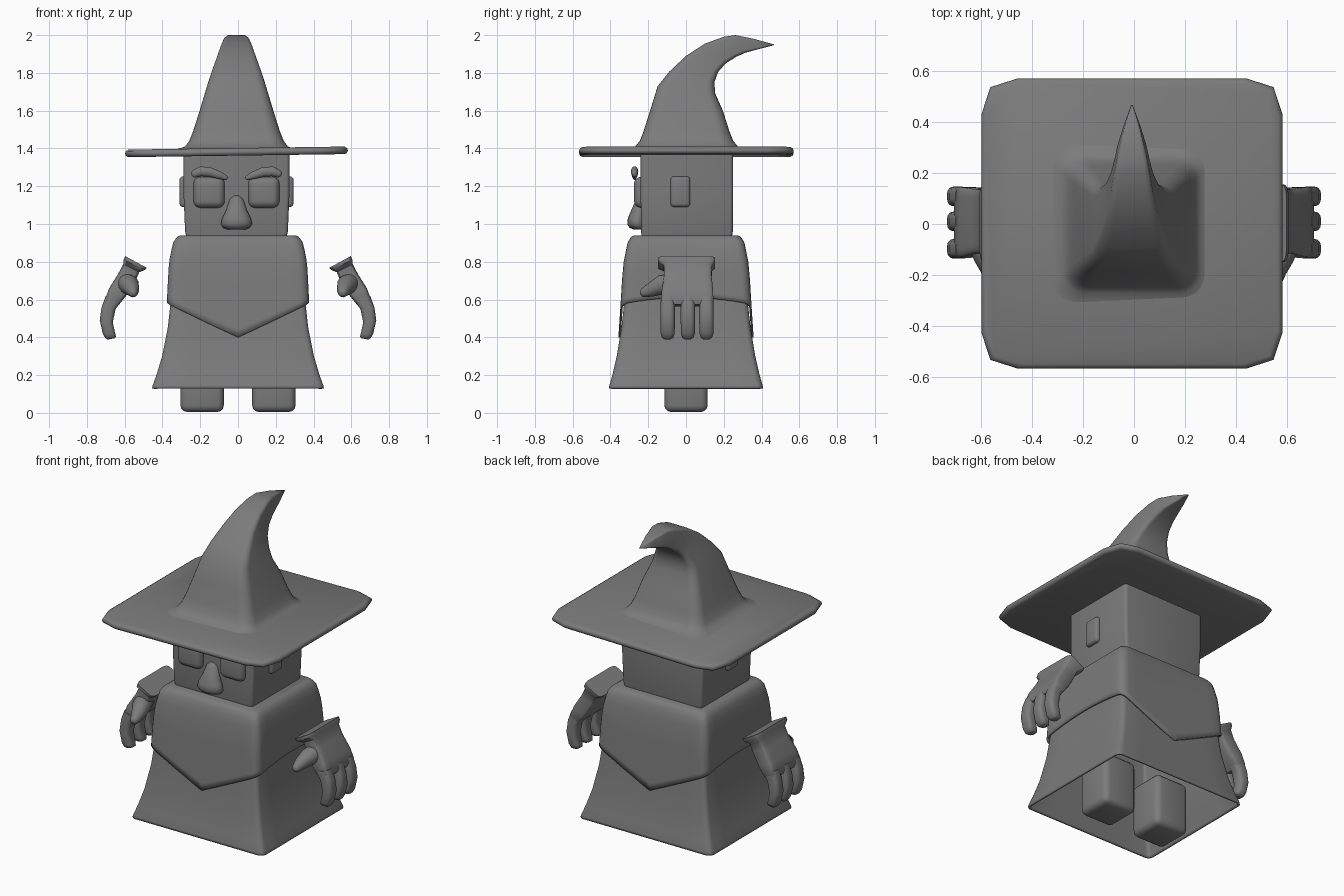
import bpy, bmesh, math
from mathutils import Vector

if "Cube" in bpy.data.objects:
    bpy.data.objects.remove(bpy.data.objects["Cube"])

CX = -0.008  # the head and hat sit very slightly off the body centre
grey = bpy.data.materials.new("plain grey")
grey.diffuse_color = (0.2, 0.2, 0.2, 1)
grey.use_nodes = True
grey.node_tree.nodes["Principled BSDF"].inputs["Base Color"].default_value = grey.diffuse_color


def finish(name, bm, angle=50):
    bmesh.ops.recalc_face_normals(bm, faces=bm.faces)
    me = bpy.data.meshes.new(name)
    bm.to_mesh(me)
    bm.free()
    ob = bpy.data.objects.new(name, me)
    bpy.context.collection.objects.link(ob)
    me.materials.append(grey)
    bpy.ops.object.select_all(action='DESELECT')
    ob.select_set(True)
    bpy.context.view_layer.objects.active = ob
    bpy.ops.object.shade_smooth_by_angle(angle=math.radians(angle))
    return ob


def box(name, lo, hi, bevel, segments=3):
    bm = bmesh.new()
    bmesh.ops.create_cube(bm, size=1)
    for v in bm.verts:
        v.co = [(a + b) / 2 + c * (b - a) for a, b, c in zip(lo, hi, v.co)]
    bmesh.ops.bevel(bm, geom=bm.edges[:], offset=bevel, segments=segments,
                    profile=0.5, affect='EDGES', clamp_overlap=True)
    return finish(name, bm)


def loft(name, rings, cap_start=True, cap_end=True, angle=50):
    bm = bmesh.new()
    rows = [[bm.verts.new(p) for p in ring] for ring in rings]
    n = len(rows[0])
    for a, b in zip(rows, rows[1:]):
        for i in range(n):
            j = (i + 1) % n
            bm.faces.new((a[i], a[j], b[j], b[i]))
    if cap_start:
        bm.faces.new(rows[0])
    if cap_end:
        bm.faces.new(rows[-1])
    return finish(name, bm, angle)


def rounded_square(radius, arc=4, side=1):
    """Unit square outline (-1..1) with round corners and divided sides."""
    pts = []
    for k in range(4):
        a0 = k * math.pi / 2
        sx, sy = [(1, 1), (-1, 1), (-1, -1), (1, -1)][k]
        for i in range(arc + 1):
            a = a0 + i / arc * math.pi / 2
            pts.append(Vector((sx * (1 - radius) + radius * math.cos(a),
                               sy * (1 - radius) + radius * math.sin(a))))
        nxt = [(-1, 1), (-1, -1), (1, -1), (1, 1)][k]
        a1 = a0 + math.pi / 2
        end = Vector((nxt[0] * (1 - radius) + radius * math.cos(a1),
                      nxt[1] * (1 - radius) + radius * math.sin(a1)))
        start = pts[-1].copy()
        pts += [start.lerp(end, i / side) for i in range(1, side)]
    return pts


def lookup(table, z):
    """Interpolate (z, half x, half y) rows listed from high to low."""
    for (z1, x1, y1), (z0, x0, y0) in zip(table, table[1:]):
        if z >= z0:
            t = (z - z0) / (z1 - z0)
            return x0 + t * (x1 - x0), y0 + t * (y1 - y0)
    return table[-1][1:]


def solidify(ob, thickness):
    m = ob.modifiers.new("thickness", 'SOLIDIFY')
    m.thickness, m.offset = thickness, -1


def tube(name, path, flat=1.0):
    """Round tapered tube through (x, y, z, radius) points with domed ends."""
    pts = [Vector(p[:3]) for p in path]
    rings = []
    for i, p in enumerate(pts):
        d = (pts[min(i + 1, len(pts) - 1)] - pts[max(i - 1, 0)]).normalized()
        ref = Vector((0, 1, 0)) if abs(d.y) < 0.7 else Vector((0, 0, 1))
        u = (ref - d * ref.dot(d)).normalized()
        w = d.cross(u)
        r = path[i][3]
        ends = [(0, 1)]
        if i == 0:
            ends = [(-0.7, 0.3), (-0.45, 0.75), (0, 1)]
        if i == len(pts) - 1:
            ends = [(0, 1), (0.45, 0.75), (0.7, 0.3)]
        for shift, s in ends:
            rings.append([p + d * shift * r + r * s * (u * flat * math.cos(t) + w * math.sin(t))
                          for t in (k * math.tau / 16 for k in range(16))])
    return loft(name, rings, angle=70)


# Boots
for s, side in ((-1, "left"), (1, "right")):
    x = sorted((s * 0.075, s * 0.305))
    box(side + "_boot", (x[0], -0.115, 0.005), (x[1], 0.115, 0.33), 0.035)

# Robe, open underneath
robe = [(0.93, 0.29, 0.26), (0.8, 0.335, 0.3), (0.6, 0.355, 0.325), (0.45, 0.372, 0.342),
        (0.3, 0.402, 0.367), (0.2, 0.432, 0.39), (0.145, 0.452, 0.406), (0.13, 0.455, 0.408)]
outline = rounded_square(0.08, 3, 6)
ob = loft("robe", [[(p.x * hx, p.y * hy, z) for p in outline] for z, hx, hy in robe], cap_end=False)
solidify(ob, 0.012)

# Cape with a pointed hem at front and back
cape = [(0.94, 0.305, 0.275), (0.93, 0.325, 0.292), (0.9, 0.345, 0.31), (0.8, 0.365, 0.33),
        (0.7, 0.371, 0.339), (0.58, 0.377, 0.346), (0.4, 0.39, 0.358)]
outline = rounded_square(0.13, 4, 12)
rings = []
for t in (0, 0.02, 0.05, 0.1, 0.2, 0.35, 0.5, 0.65, 0.8, 0.92, 1):
    ring = []
    for p in outline:
        if abs(p.y) > 0.96:
            hem = 0.4 + 0.18 * abs(p.x)
        else:
            hem = 0.61 - 0.035 * p.y ** 2
        z = 0.94 - t * (0.94 - hem)
        hx, hy = lookup(cape, z)
        ring.append((p.x * hx, p.y * hy, z))
    rings.append(ring)
ob = loft("cape", rings, cap_end=False)
solidify(ob, 0.012)

# Head, slightly wider at the top
head = [(1.38, 0.28, 0.245), (1.15, 0.28, 0.245), (0.96, 0.272, 0.243), (0.93, 0.265, 0.238)]
outline = rounded_square(0.07, 3)
loft("head", [[(CX + p.x * hx, 0.005 + p.y * hy, z) for p in outline] for z, hx, hy in head])

# Eyes, brows and ears
for s, side in ((-1, "left"), (1, "right")):
    x = sorted((CX + s * 0.062, CX + s * 0.228))
    box(side + "_eye", (x[0], -0.275, 1.085), (x[1], -0.19, 1.25), 0.038, 5)
    brow = [(0.225, 1.265, 0.02), (0.19, 1.279, 0.026), (0.14, 1.275, 0.025),
            (0.09, 1.258, 0.02), (0.055, 1.244, 0.012)]
    tube(side + "_brow", [(CX + s * bx, -0.272, z, r) for bx, z, r in brow], 0.75)
    x = sorted((CX + s * 0.25, CX + s * 0.302))
    box(side + "_ear", (x[0], -0.082, 1.09), (x[1], 0.022, 1.252), 0.018)

# Nose
nose = [(1.15, 0.015, -0.25), (1.13, 0.036, -0.264), (1.08, 0.052, -0.287), (1.03, 0.076, -0.308),
        (1.0, 0.083, -0.311), (0.98, 0.07, -0.3), (0.97, 0.045, -0.275)]
loft("nose", [[(CX + hw * math.cos(a), (yf - 0.21) / 2 + (-0.21 - yf) / 2 * math.sin(a), z)
               for a in (k * math.tau / 20 for k in range(20))] for z, hw, yf in nose], angle=70)

# Hat brim: square with clipped corners and a rounded rim
corner = [(1, 0.75), (0.94, 0.94), (0.76, 1)]
quad = corner + [(-x, y) for x, y in reversed(corner)]
quad += [(-x, -y) for x, y in quad]
brim = [(1.362, 0.97), (1.367, 0.99), (1.38, 1.0), (1.393, 0.993), (1.402, 0.97)]
loft("hat_brim", [[(CX + 0.59 * s * x, 0.002 + 0.568 * s * y, z + 0.008 * x) for x, y in quad]
                  for z, s in brim], angle=60)

# Hat crown curling backwards: front y, front z, back y, back z, half width
crown = [(-0.31, 1.398, 0.315, 1.398, 0.31), (-0.27, 1.41, 0.275, 1.41, 0.272),
         (-0.245, 1.44, 0.25, 1.44, 0.25), (-0.225, 1.49, 0.23, 1.49, 0.23),
         (-0.19, 1.6, 0.195, 1.6, 0.195), (-0.15, 1.73, 0.155, 1.69, 0.158),
         (-0.09, 1.805, 0.15, 1.75, 0.135), (0.0, 1.89, 0.17, 1.805, 0.106),
         (0.1, 1.955, 0.21, 1.85, 0.084), (0.2, 1.991, 0.265, 1.885, 0.068),
         (0.26, 2.0, 0.315, 1.907, 0.057), (0.36, 1.98, 0.385, 1.926, 0.034),
         (0.465, 1.951, 0.467, 1.947, 0.003)]
outline = rounded_square(0.3, 5)
loft("hat_crown", [[(CX + p.x * w, (fy + by) / 2 + p.y * (by - fy) / 2,
                     (fz + bz) / 2 + p.y * (bz - fz) / 2) for p in outline]
                   for fy, fz, by, bz, w in crown], angle=70)

# Gloved hands: inner x, inner z, outer x, outer z, low y, high y
palm = [(0.483, 0.768, 0.597, 0.83, -0.148, 0.154), (0.495, 0.756, 0.605, 0.812, -0.148, 0.154),
        (0.523, 0.745, 0.607, 0.788, -0.118, 0.138), (0.542, 0.7, 0.635, 0.735, -0.115, 0.135),
        (0.588, 0.625, 0.682, 0.66, -0.128, 0.143), (0.628, 0.575, 0.705, 0.6, -0.132, 0.145),
        (0.645, 0.562, 0.7, 0.575, -0.125, 0.138)]
finger = [(0.61, 0.6, 0.7, 0.62), (0.648, 0.55, 0.722, 0.56), (0.663, 0.48, 0.732, 0.49),
          (0.65, 0.42, 0.716, 0.42), (0.645, 0.402, 0.703, 0.396), (0.655, 0.395, 0.69, 0.388)]
thumb = [(0.6, -0.06, 0.69, 0.055), (0.575, -0.13, 0.677, 0.052),
         (0.56, -0.185, 0.652, 0.038), (0.555, -0.225, 0.635, 0.025)]


def hand_ring(s, outline, xi, zi, xo, zo, y0, y1):
    return [(s * ((xi + xo) / 2 + p.x * (xo - xi) / 2), (y0 + y1) / 2 + p.y * (y1 - y0) / 2,
             (zi + zo) / 2 + p.x * (zo - zi) / 2) for p in outline]


for s, side in ((-1, "left"), (1, "right")):
    soft, full = rounded_square(0.3, 4), rounded_square(0.7, 4)
    loft(side + "_palm", [hand_ring(s, soft, *r) for r in palm])
    for i, y in enumerate((-0.097, 0.01, 0.108)):
        widths = (0.036, 0.038, 0.038, 0.037, 0.03, 0.018)
        loft(f"{side}_finger_{i + 1}", [hand_ring(s, full, *r, y - w, y + w)
                                        for r, w in zip(finger, widths)], angle=70)
    tube(side + "_thumb", [(s * x, y, z, r) for x, y, z, r in thumb])
